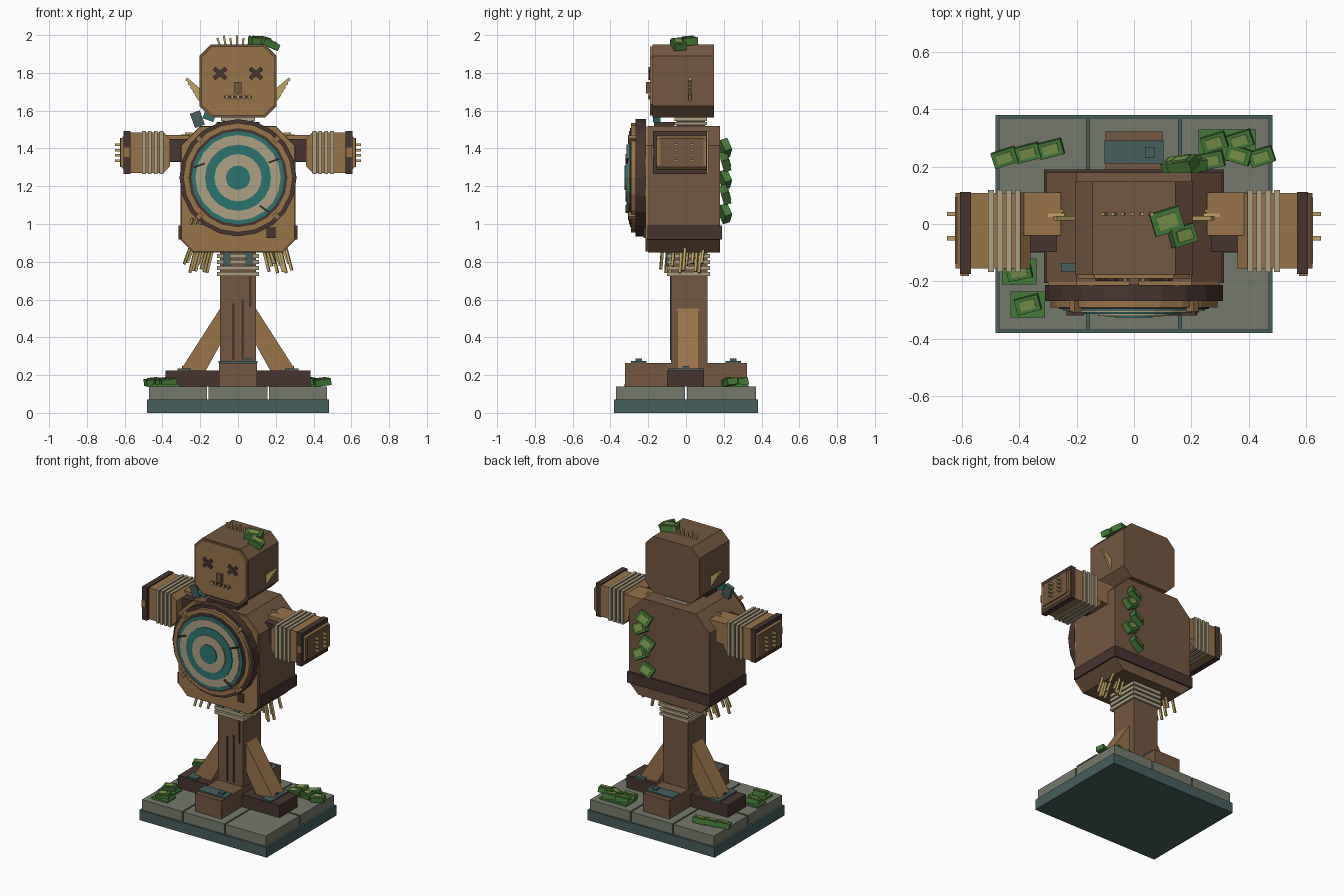
import bpy, bmesh, math, random
from mathutils import Vector, Matrix, Euler

if "Cube" in bpy.data.objects:
    bpy.data.objects.remove(bpy.data.objects["Cube"])

random.seed(4)


def material(name, code):
    m = bpy.data.materials.new(name)
    rgb = [int(code[i:i + 2], 16) / 255 for i in (0, 2, 4)]
    m.diffuse_color = [c / 12.92 if c < .04 else ((c + .055) / 1.055) ** 2.4 for c in rgb] + [1]
    m.use_nodes = True
    m.node_tree.nodes["Principled BSDF"].inputs["Base Color"].default_value = m.diffuse_color
    return m


BROWN = material("brown wood", "735740")
DARK = material("dark wood", "48352f")
TAN = material("tan wood", "987349")
ROPE = material("pale rope", "ada082")
TEAL = material("teal paint", "2b7470")
SLATE = material("slate", "465f5c")
STONE = material("stone", "757a6b")
GREEN = material("leaf green", "447a38")
LIME = material("light leaf", "779247")
STRAW = material("straw", "bda362")


def finish(name, bm, mat):
    bmesh.ops.recalc_face_normals(bm, faces=bm.faces)
    me = bpy.data.meshes.new(name)
    bm.to_mesh(me)
    bm.free()
    me.materials.append(mat)
    ob = bpy.data.objects.new(name, me)
    bpy.context.collection.objects.link(ob)
    return ob


def block(name, c, s, mat, rot=(0, 0, 0)):
    bm = bmesh.new()
    M = Matrix.Translation(c) @ Euler(rot).to_matrix().to_4x4() @ Matrix.Diagonal((*s, 1))
    bmesh.ops.create_cube(bm, size=1, matrix=M)
    return finish(name, bm, mat)


def span(name, x0, x1, y0, y1, z0, z1, mat):
    return block(name, ((x0 + x1) / 2, (y0 + y1) / 2, (z0 + z1) / 2), (x1 - x0, y1 - y0, z1 - z0), mat)


def prism(name, pts, y0, y1, mat):
    bm = bmesh.new()
    f = bm.faces.new([bm.verts.new((x, y0, z)) for x, z in pts])
    r = bmesh.ops.extrude_face_region(bm, geom=[f])
    bmesh.ops.translate(bm, vec=(0, y1 - y0, 0), verts=[v for v in r["geom"] if isinstance(v, bmesh.types.BMVert)])
    return finish(name, bm, mat)


def octagon(x0, x1, z0, z1, cb, ct):
    return [(x0 + cb, z0), (x1 - cb, z0), (x1, z0 + cb), (x1, z1 - ct),
            (x1 - ct, z1), (x0 + ct, z1), (x0, z1 - ct), (x0, z0 + cb)]


def disc(name, c, r, y0, y1, mat, n=20):
    ring = [(c[0] + r * math.cos(2 * math.pi * i / n), c[1] + r * math.sin(2 * math.pi * i / n)) for i in range(n)]
    return prism(name, ring, y0, y1, mat)


def stalk(name, a, b, w, mat=STRAW):
    a, b = Vector(a), Vector(b)
    bm = bmesh.new()
    M = Matrix.Translation((a + b) / 2) @ (b - a).to_track_quat('Z', 'Y').to_matrix().to_4x4()
    bmesh.ops.create_cube(bm, size=1, matrix=M @ Matrix.Diagonal((w, w, (b - a).length, 1)))
    return finish(name, bm, mat)


def leaf(c, rot, s=(.085, .055, .035)):
    block("leaf", c, s, GREEN, rot)
    up = Euler(rot).to_matrix() @ Vector((0, 0, s[2] / 2 + .002))
    block("leaf_highlight", Vector(c) + up, (s[0] * .65, s[1] * .6, .006), LIME, rot)


# Stone base with six paving slabs
span("base", -.483, .483, -.38, .38, 0, .07, SLATE)
for x0, x1 in ((-.47, -.165), (-.155, .155), (.165, .47)):
    for y0, y1 in ((-.37, -.006), (.006, .37)):
        span("paving_slab", x0, x1, y0, y1, .07, .14, STONE)

# Crossed foot beams, metal plates and bolts
span("foot_beam_wide", -.385, .385, -.1, .095, .14, .225, DARK)
span("foot_beam_deep", -.1, .1, -.322, .322, .14, .265, BROWN)
for s in (-1, 1):
    block("foot_plate_side", (s * .285, 0, .23), (.07, .19, .012), SLATE)
    block("foot_plate_end", (0, s * .25, .27), (.205, .08, .012), SLATE)
    block("bolt_side", (s * .28, 0, .241), (.035, .035, .014), SLATE)
    block("bolt_end", (.055, s * .25, .281), (.035, .035, .014), SLATE)
    # Diagonal braces
    prism("brace", [(s * .09, .56), (s * .09, .37), (s * .17, .225), (s * .305, .225)], -.048, .07, TAN)

# Post with grooves and rope binding
span("post", -.095, .095, -.08, .115, .14, .9, BROWN)
for x, z0, z1 in ((-.025, .28, .58), (.025, .28, .6), (.065, .56, .73)):
    span("post_groove", x - .006, x + .006, -.085, -.079, z0, z1, DARK)
for z in (.735, .767, .799, .831):
    span("post_rope", -.11, .11, -.1, .128, z - .011, z + .011, ROPE)
for x in (-.06, .06):
    span("post_strap", x - .02, x + .02, -.106, -.09, .78, .86, SLATE)

# Barrel-like body with dark lower band and light front board
prism("body", octagon(-.305, .305, .85, 1.52, .068, .105), -.2, .18, BROWN)
span("body_band", -.314, .314, -.205, .19, .918, .993, DARK)
prism("body_front", octagon(-.3, .3, .855, 1.515, .065, .1), -.215, -.198, TAN)
span("body_patch", .152, .198, -.224, -.214, .925, .982, DARK)
for i in range(3):
    stalk("patch_straw", (-.25 + i * .025, -.218, 1.0), (-.24 + i * .025, -.225, 1.03), .012)

# Round target on the chest
T = (0, 1.245)
disc("target_back", T, .31, -.268, -.213, DARK)
disc("target_rim", T, .29, -.29, -.25, TAN)
disc("target_rim_inner", T, .262, -.296, -.25, DARK)
for i, (r, m) in enumerate(((.247, TEAL), (.226, ROPE), (.175, TEAL), (.125, ROPE), (.064, TEAL))):
    disc("target_ring", T, r, -.302 - i * .006, -.26, m)
for i in range(4):
    a = math.pi / 4 + i * math.pi / 2
    block("rim_peg", (.287 * math.cos(a), -.28, T[1] + .287 * math.sin(a)), (.035, .05, .025), TAN, (0, -a, 0))
for x, z, a in ((-.205, 1.31, -.35), (.19, 1.335, -.35), (.14, 1.08, .6)):
    block("target_cut", (x, -.311, z), (.06, .016, .009), DARK, (0, a, 0))

# Arms with rope, end band and pegs
for s in (-1, 1):
    block("shoulder_beam", (s * .31, -.01, 1.39), (.2, .17, .12), DARK)
    block("shoulder_block", (s * .325, .035, 1.4), (.14, .15, .145), TAN)
    x0, x1 = sorted((s * .36, s * .622))
    prism("arm", octagon(x0, x1, 1.27, 1.485, .035, .035), -.155, .108, TAN)
    x0, x1 = sorted((s * .568, s * .606))
    span("arm_band", x0, x1, -.175, .112, 1.266, 1.492, DARK)
    block("arm_end", (s * .618, -.023, 1.378), (.012, .23, .155), BROWN)
    block("arm_band_stud", (s * .59, -.175, 1.38), (.03, .014, .05), TAN)
    for i in range(4):
        block("arm_rope", (s * (.405 + i * .031), -.024, 1.378), (.02, .285, .228), ROPE)
        for y in (-.05, .035):
            block("arm_peg", (s * .632, y, 1.335 + i * .028), (.04, .015, .013), STRAW)
    for i in range(3):
        stalk("shoulder_straw", (s * .2, .02 + i * .015, 1.475), (s * (.28 + .02 * i), .02 + i * .01, 1.48 - i * .012), .011)

# Neck with rope
span("neck", -.08, .08, -.05, .1, 1.5, 1.6, DARK)
for z in (1.532, 1.555):
    span("neck_rope", -.09, .09, -.06, .11, z - .009, z + .009, ROPE)
span("collar", -.115, .115, -.17, -.06, 1.515, 1.54, DARK)

# Cloth scarf tails
block("scarf_tail_left", (-.215, -.15, 1.555), (.055, .03, .08), SLATE, (0, -.35, 0))
block("scarf_tail_right", (-.145, -.16, 1.59), (.06, .03, .085), TEAL, (0, .35, 0))

# Head with face board
prism("head", octagon(-.205, .205, 1.565, 1.95, .06, .06), -.178, .148, BROWN)
prism("face_board", octagon(-.195, .195, 1.575, 1.94, .058, .058), -.19, -.17, TAN)
for x in (-.095, .095):
    for a in (-.7, .7):
        block("cross_eye", (x, -.193, 1.797), (.083, .012, .022), DARK, (0, a, 0))
block("nose", (0, -.197, 1.722), (.036, .03, .06), BROWN)
block("mouth", (0, -.192, 1.672), (.15, .008, .014), DARK)
for i in range(5):
    block("mouth_stitch", (-.06 + i * .03, -.195, 1.672), (.009, .01, .026), STRAW)

# Straw tufts at ears, crown and hem
for s in (-1, 1):
    for i in range(5):
        stalk("ear_straw", (s * .195, .02, 1.65 + i * .013),
              (s * (.222 + .013 * i), .02, 1.685 + i * .021), .016)
    for i in range(9):
        x = .13 + .015 * i
        y = -.14 + .25 * random.random()
        stalk("hem_straw", (s * x, y, .885), (s * (x + .035), y - .01, random.uniform(.735, .8)), .014)
for i in range(6):
    x = -.095 + i * .03
    stalk("crown_straw", (x, .035, 1.94), (x * 1.15, .035, 1.985 + .012 * (i % 2)), .011)

# Leaves on the crown, the back and the base
leaf((.115, .01, 1.968), (.1, .05, .3), (.105, .08, .04))
leaf((.17, -.04, 1.952), (.1, .4, .3), (.09, .065, .035))
for i, z in enumerate((1.4, 1.33, 1.235, 1.155, 1.055)):
    x = .2 if i % 2 else .15
    leaf((x + .02 * (i == 0), .207, z), (-1.25, (-.5, .5)[i % 2], .15), (.09, .07, .04))
for x, y, a in ((-.45, .232, .3), (-.37, .248, .25), (-.29, .262, .25), (.28, .285, .3), (.37, .292, .3),
                (.365, .24, -.3), (.445, .235, .3), (.27, .222, .2), (-.4, -.165, .2), (-.37, -.28, .25)):
    leaf((x, y, .163), (.12, -.12, a))
for x, y, w, d in ((.325, .275, .2, .11), (-.4, -.165, .12, .09), (-.37, -.28, .12, .09)):
    block("moss_pad", (x, y, .145), (w, d, .014), GREEN)
